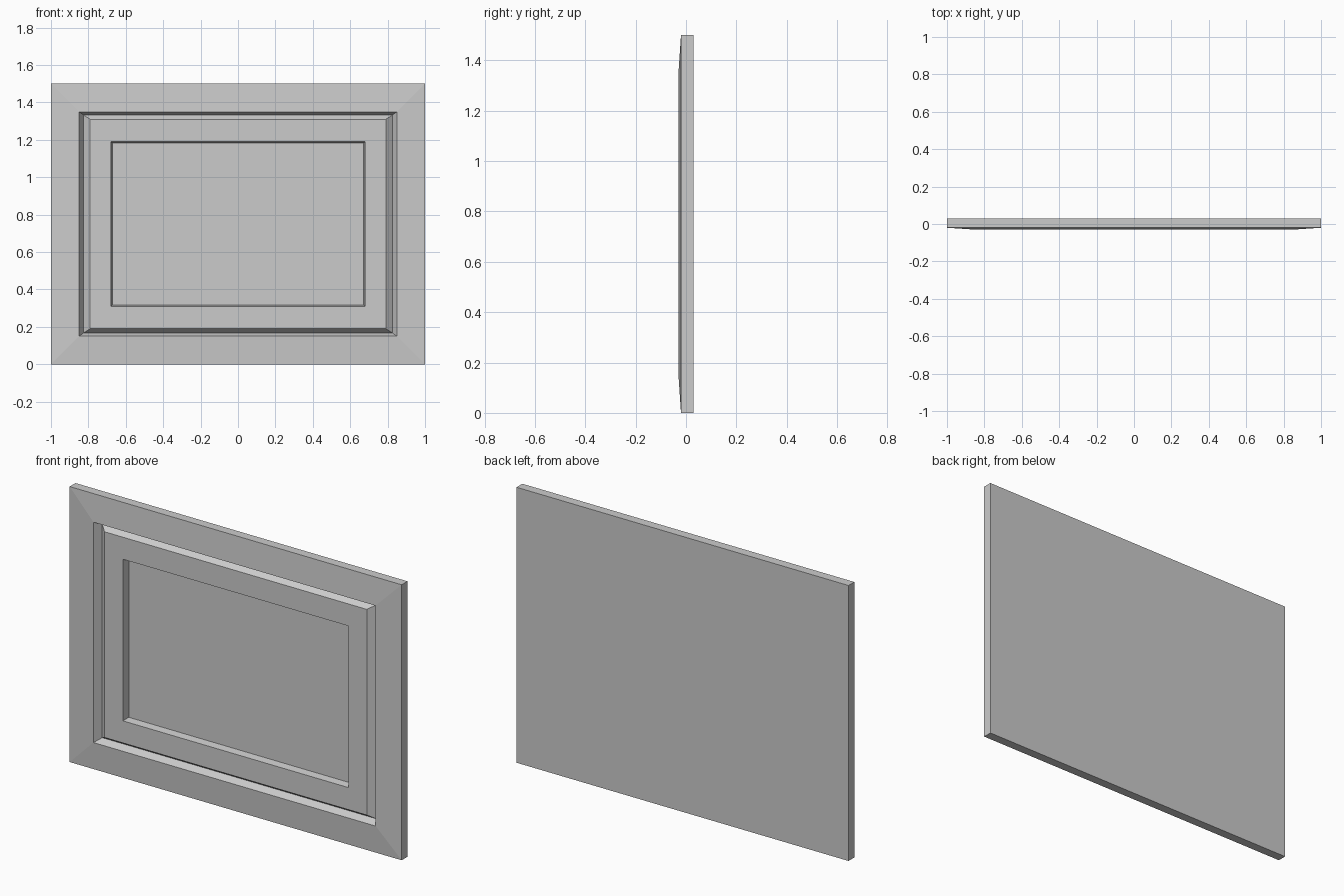
import bpy
import bmesh

if "Cube" in bpy.data.objects:
    bpy.data.objects.remove(bpy.data.objects["Cube"])

CENTRE_Z = 0.75


def loft_rects(name, rings, cap_back=False, cap_front=False):
    """Skin rectangular rings given as (half width, half height, y)."""
    bm = bmesh.new()
    loops = [[bm.verts.new((sx * w, y, CENTRE_Z + sz * h))
              for sx, sz in ((-1, -1), (1, -1), (1, 1), (-1, 1))]
             for w, h, y in rings]
    for a, b in zip(loops, loops[1:]):
        for i in range(4):
            j = (i + 1) % 4
            bm.faces.new((a[i], a[j], b[j], b[i]))
    if cap_back:
        bm.faces.new(loops[0][::-1])
    if cap_front:
        bm.faces.new(loops[-1])
    mesh = bpy.data.meshes.new(name)
    bm.to_mesh(mesh)
    bm.free()
    obj = bpy.data.objects.new(name, mesh)
    bpy.context.collection.objects.link(obj)
    return obj


groove = (0.825, 0.582, 0.01)
recess = (0.672, 0.434, 0.02)

# Outer frame: flat back, straight sides, sloping face and inner lip
loft_rects("frame", [(1.0, 0.75, 0.03), (1.0, 0.75, -0.02),
                     (0.85, 0.60, -0.03), groove], cap_back=True)

# Raised mat: bevelled outer edge, flat border and window wall
loft_rects("mat", [groove, (0.79, 0.56, -0.02),
                   (0.68, 0.44, -0.02), recess])

# Recessed picture panel
loft_rects("picture_panel", [recess], cap_front=True)
